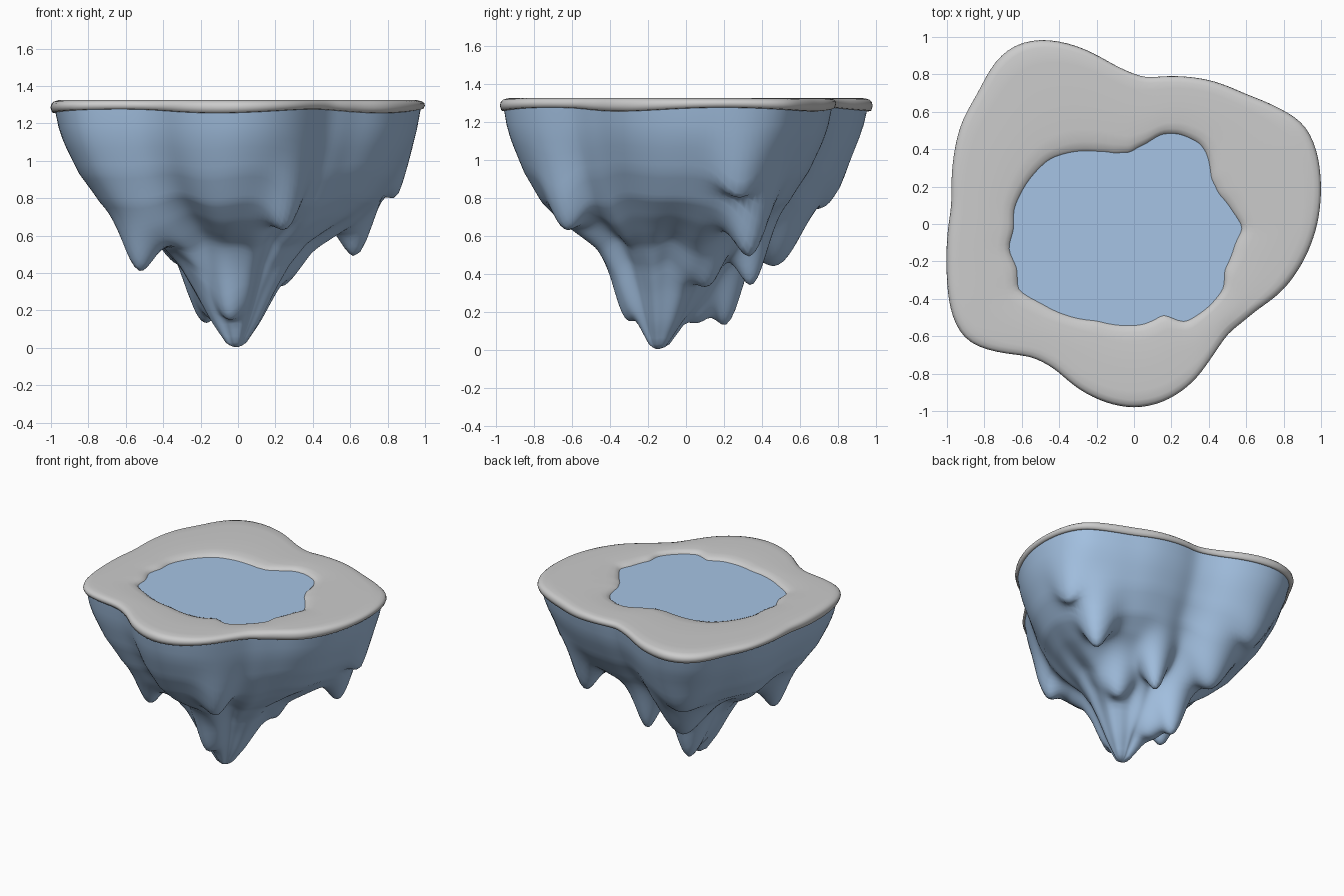
import bpy, bmesh
from math import sin, cos, atan2, exp, hypot, tau

if "Cube" in bpy.data.objects:
    bpy.data.objects.remove(bpy.data.objects["Cube"])

N = 160          # segments around
RINGS = 44       # rock rings
TIP = (-0.01, -0.15)

SHORE = [(1.0, .2), (.975, .4), (.91, .54), (.8, .605), (.6, .69), (.4, .77), (.3, .785), (.05, .775),
         (-.1, .84), (-.3, .95), (-.5, .99), (-.65, .955), (-.75, .86), (-.83, .7), (-.92, .55),
         (-.965, .35), (-.97, .1), (-1.0, -.2), (-.97, -.5), (-.9, -.63), (-.75, -.68), (-.55, -.7),
         (-.42, -.77), (-.3, -.88), (-.15, -.955), (0, -.985), (.15, -.955), (.3, -.86), (.42, -.7),
         (.5, -.58), (.65, -.46), (.8, -.35), (.92, -.17), (.98, 0)]
POOL = [(.58, -.02), (.53, .06), (.45, .16), (.41, .24), (.385, .38), (.35, .43), (.24, .48),
        (.15, .48), (.07, .43), (-.02, .38), (-.1, .375), (-.2, .385), (-.45, .345), (-.57, .22),
        (-.64, .08), (-.64, -.03), (-.67, -.13), (-.62, -.24), (-.62, -.35), (-.5, -.42),
        (-.2, -.515), (.05, -.535), (.16, -.48), (.27, -.525), (.4, -.44), (.48, -.34),
        (.48, -.25), (.54, -.1)]
# hanging spikes: x, y, tip height, spread
SPIKES = [(-.52, -.33, .41, .11), (-.17, .2, .13, .12), (.09, .34, .34, .10), (.62, .33, .49, .12),
          (.24, -.62, .63, .11), (-.3, .46, .44, .15), (.83, .28, .80, .12), (-.45, .68, .74, .14),
          (-.04, -.29, .15, .09), (-.1, .05, .14, .12), (.23, .1, .33, .11)]
# underside profile: fraction of the way out, height
PROFILE = [(0, .0), (.05, .02), (.13, .14), (.22, .31), (.3, .44), (.4, .55), (.5, .61), (.62, .69),
           (.74, .79), (.85, .94), (.93, 1.10), (.97, 1.22), (.98, 1.29)]


def lerp_table(table, t):
    for (a, u), (b, v) in zip(table, table[1:]):
        if t <= b:
            return u + (v - u) * (t - a) / (b - a)
    return table[-1][1]


def smooth_outline(points, passes):
    """Resample a closed star-shaped outline at N even angles."""
    polar = sorted((atan2(y, x) % tau, hypot(x, y)) for x, y in points)
    polar = [(polar[-1][0] - tau, polar[-1][1])] + polar + [(polar[0][0] + tau, polar[0][1])]
    r = [lerp_table(polar, tau * i / N) for i in range(N)]
    for _ in range(passes):
        r = [(r[i - 1] + 2 * r[i] + r[(i + 1) % N]) / 4 for i in range(N)]
    return [(r[i] * cos(tau * i / N), r[i] * sin(tau * i / N)) for i in range(N)]


def make(name, rings, cap_last=False, color=None):
    """Skin a stack of N-point rings into an object."""
    bm = bmesh.new()
    vs = [[bm.verts.new(p) for p in ring] for ring in rings]
    for a, b in zip(vs, vs[1:]):
        for i in range(N):
            j = (i + 1) % N
            bm.faces.new((a[i], a[j], b[j], b[i]))
    if cap_last:
        bm.faces.new(vs[-1])
    bmesh.ops.recalc_face_normals(bm, faces=bm.faces)
    me = bpy.data.meshes.new(name)
    bm.to_mesh(me)
    bm.free()
    ob = bpy.data.objects.new(name, me)
    bpy.context.collection.objects.link(ob)
    if color:
        mat = bpy.data.materials.new(name)
        mat.diffuse_color = color
        mat.use_nodes = True
        mat.node_tree.nodes["Principled BSDF"].inputs["Base Color"].default_value = mat.diffuse_color
        me.materials.append(mat)
    for p in me.polygons:
        p.use_smooth = True
    return ob


shore = smooth_outline(SHORE, 4)
pool = smooth_outline(POOL, 1)


# Rock underside: stretched from the low tip to the shore, with spikes pulled down
def rock_point(i, s):
    th = tau * i / N
    x = TIP[0] + (shore[i][0] - TIP[0]) * s
    y = TIP[1] + (shore[i][1] - TIP[1]) * s
    z = lerp_table(PROFILE, s)
    fade = max(0, s * (1 - s)) * 4
    ridge = min(1, s / .3)
    z += fade * ridge * (.02 * sin(7 * th + 5 * s) + .012 * sin(12 * th + 1))
    rim = min(1, max(0, (.98 - s) / .12))     # keep the rim closed against the ground
    for sx, sy, sz, spread in SPIKES:
        w = exp(-(hypot(x - sx, y - sy) / spread) ** 2)
        z += min(0, sz - z) * w * rim
    return x, y, max(z, 0)


rings = [[rock_point(i, .98 * (1 - k / RINGS) + .012 * k / RINGS) for i in range(N)]
         for k in range(RINGS + 1)]
rock = make("rock", rings, True, (.38, .55, .78, 1))


# Ground: rounded rim with a wavy lower lip, dipping at the pool
def ground_ring(t, z, wave=0.0, inset=0.0):
    out = []
    for i in range(N):
        (ox, oy), (px, py) = shore[i], pool[i]
        k = 1 - inset
        out.append(((ox + (px - ox) * t) * k, (oy + (py - oy) * t) * k,
                    z + wave * sin(5 * tau * i / N + .6)))
    return out


ground = make("ground", [ground_ring(.1, 1.275, .008, .0), ground_ring(0, 1.265, .01, .022),
                         ground_ring(0, 1.268, .01, .008), ground_ring(0, 1.29, .006),
                         ground_ring(0, 1.306, .003, .004), ground_ring(0, 1.317, .001, .016),
                         ground_ring(0, 1.324, 0, .04), ground_ring(.2, 1.326), ground_ring(.5, 1.326),
                         ground_ring(.8, 1.325), ground_ring(.91, 1.32), ground_ring(.97, 1.31),
                         ground_ring(1.0, 1.298), ground_ring(1.02, 1.28)])

# Water: flat sheet filling the pool
water = make("water", [[(x * 1.01, y * 1.01, 1.3) for x, y in pool],
                       [(x * .9, y * .9, 1.3) for x, y in pool]], True, (.38, .55, .78, 1))
